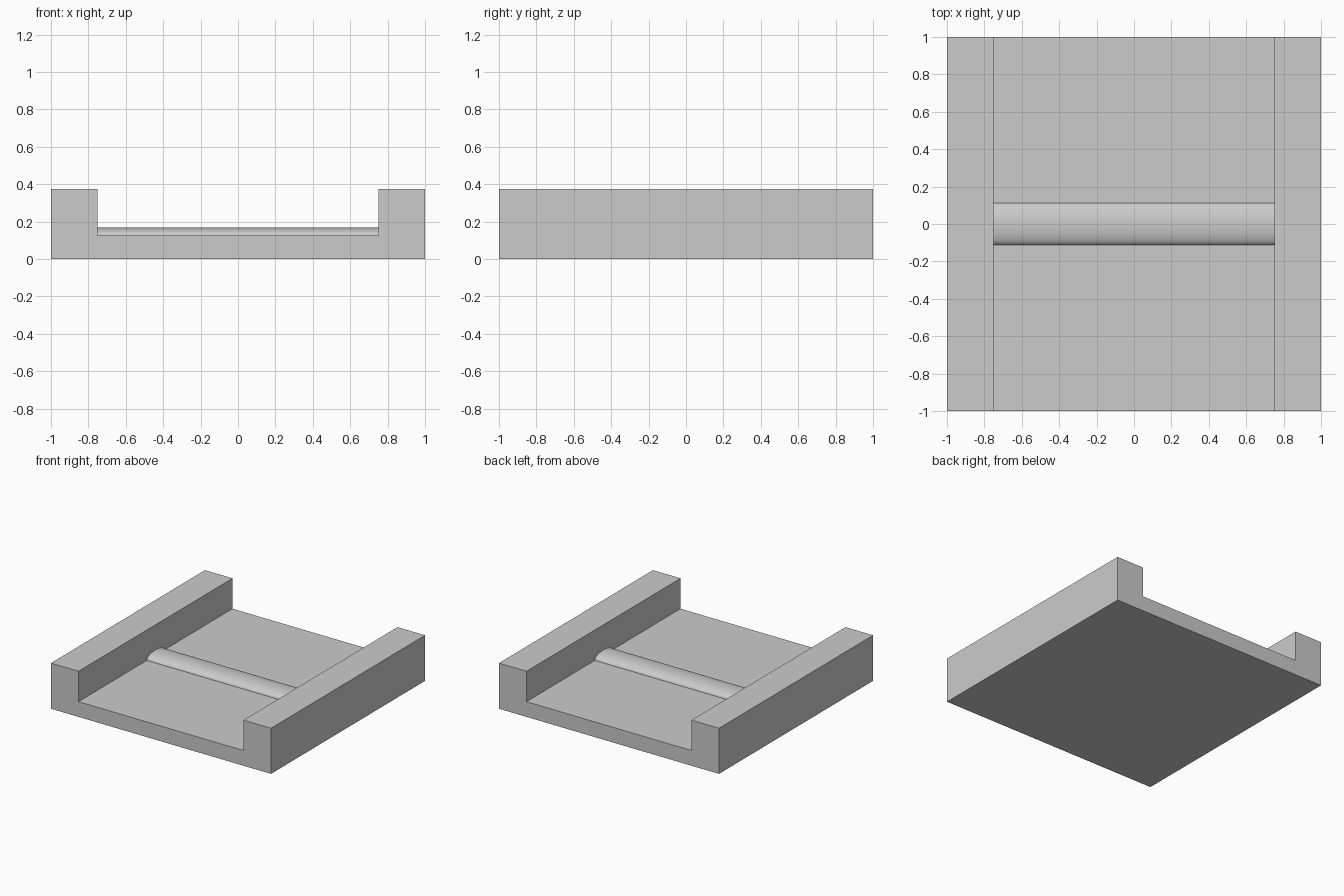
import bpy, bmesh, math

if "Cube" in bpy.data.objects:
    bpy.data.objects.remove(bpy.data.objects["Cube"])

def extrude(name, points, axis, half):
    """Extrude a closed 2D profile symmetrically along x or y."""
    def at(p, d):
        return (d, p[0], p[1]) if axis == 'x' else (p[0], d, p[1])
    bm = bmesh.new()
    a = [bm.verts.new(at(p, -half)) for p in points]
    b = [bm.verts.new(at(p, half)) for p in points]
    bm.faces.new(a)
    bm.faces.new(b)
    n = len(points)
    for i in range(n):
        j = (i + 1) % n
        bm.faces.new((a[i], a[j], b[j], b[i]))
    bmesh.ops.recalc_face_normals(bm, faces=bm.faces)
    mesh = bpy.data.meshes.new(name)
    bm.to_mesh(mesh)
    bm.free()
    ob = bpy.data.objects.new(name, mesh)
    bpy.context.collection.objects.link(ob)
    return ob

# U-shaped tray: floor with two side walls
right = [(1, 0), (1, 0.375), (0.75, 0.375), (0.75, 0.125)]
left = [(-x, z) for x, z in reversed(right)]
extrude("channel_tray", right + left, 'y', 1)

# Low rounded ridge across the floor
steps = 24
arc = [(0.113 * math.cos(math.pi * i / steps),
        0.125 + 0.044 * math.sin(math.pi * i / steps)) for i in range(steps + 1)]
ridge = extrude("cross_ridge", arc, 'x', 0.75)
bpy.context.view_layer.objects.active = ridge
ridge.select_set(True)
bpy.ops.object.shade_smooth_by_angle(angle=math.radians(40))
